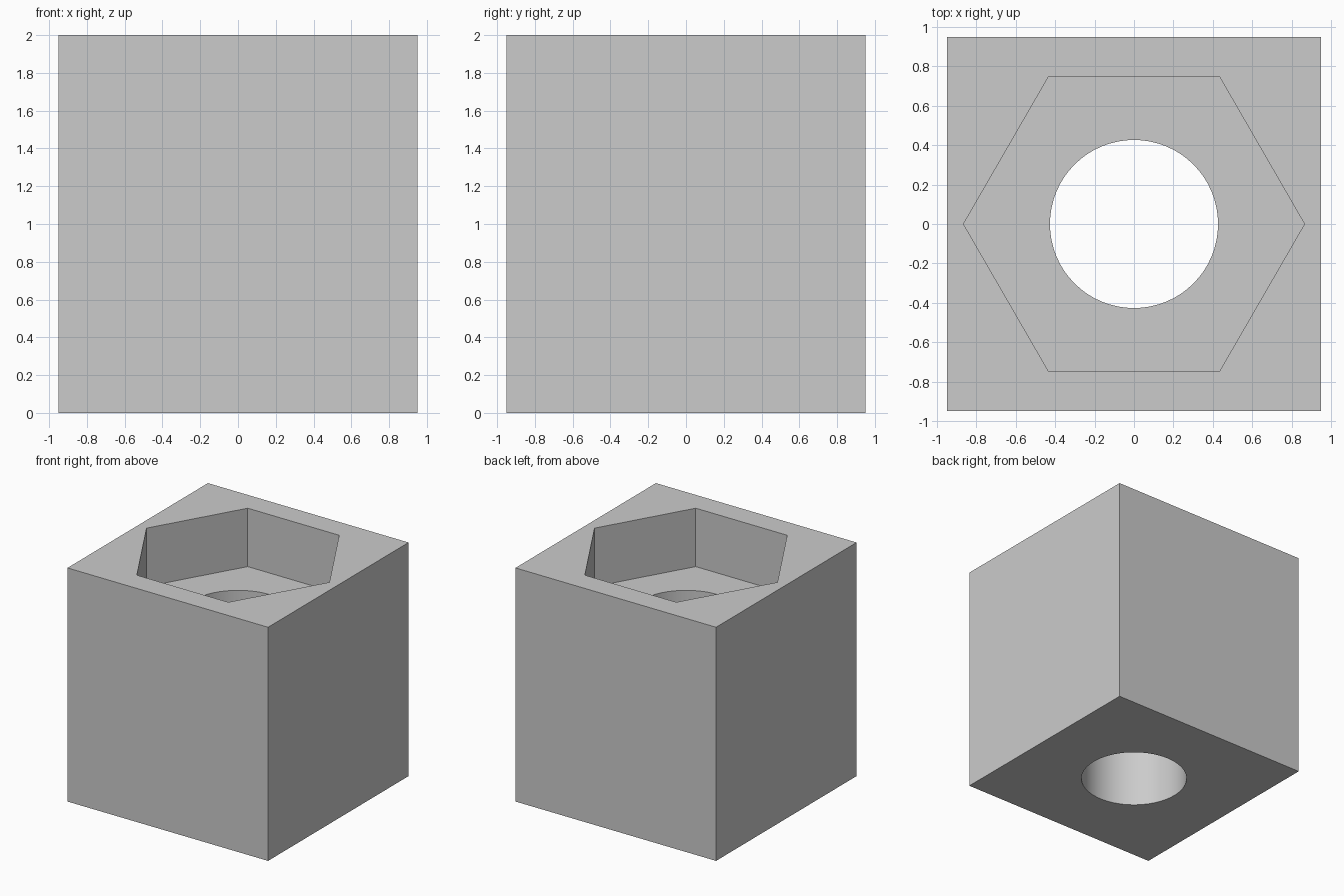
import bpy
import math

default = bpy.data.objects.get("Cube")
if default:
    bpy.data.objects.remove(default, do_unlink=True)

HALF_WIDTH = 0.95
HEIGHT = 2.0
POCKET_FLATS = 1.5      # across the flats of the hexagon
POCKET_DEPTH = 0.5
HOLE_RADIUS = 0.427

grey = bpy.data.materials.new("plain grey")
grey.use_nodes = True
color = (0.6, 0.6, 0.6, 1)
grey.diffuse_color = color
grey.node_tree.nodes["Principled BSDF"].inputs["Base Color"].default_value = color


def prism(name, sides, radius, bottom, top, turn):
    """Upright prism with its first corner rotated to the angle turn."""
    bpy.ops.mesh.primitive_cylinder_add(
        vertices=sides, radius=radius, depth=top - bottom,
        location=(0, 0, (bottom + top) / 2), rotation=(0, 0, turn))
    obj = bpy.context.object
    obj.name = name
    bpy.ops.object.transform_apply(location=True, rotation=True, scale=True)
    obj.data.materials.append(grey)
    return obj


# Square block
block = prism("socket_block", 4, HALF_WIDTH * math.sqrt(2), 0, HEIGHT, math.pi / 4)

# Hexagonal pocket with corners on the x axis, and round through hole
pocket = prism("pocket_cutter", 6, POCKET_FLATS / math.sqrt(3),
               HEIGHT - POCKET_DEPTH, HEIGHT + 0.2, math.pi / 2)
hole = prism("hole_cutter", 64, HOLE_RADIUS, -0.2, HEIGHT - POCKET_DEPTH + 0.2, 0)

# Cut both out of the block
bpy.ops.object.select_all(action="DESELECT")
block.select_set(True)
bpy.context.view_layer.objects.active = block
for cutter in (pocket, hole):
    cutter.hide_render = True
    mod = block.modifiers.new(cutter.name, "BOOLEAN")
    mod.operation = "DIFFERENCE"
    mod.solver = "EXACT"
    mod.object = cutter
    bpy.ops.object.modifier_apply(modifier=mod.name)
    bpy.data.objects.remove(cutter, do_unlink=True)

# Smooth the bore, keep every other edge crisp
bpy.ops.object.shade_smooth_by_angle(angle=math.radians(30))
